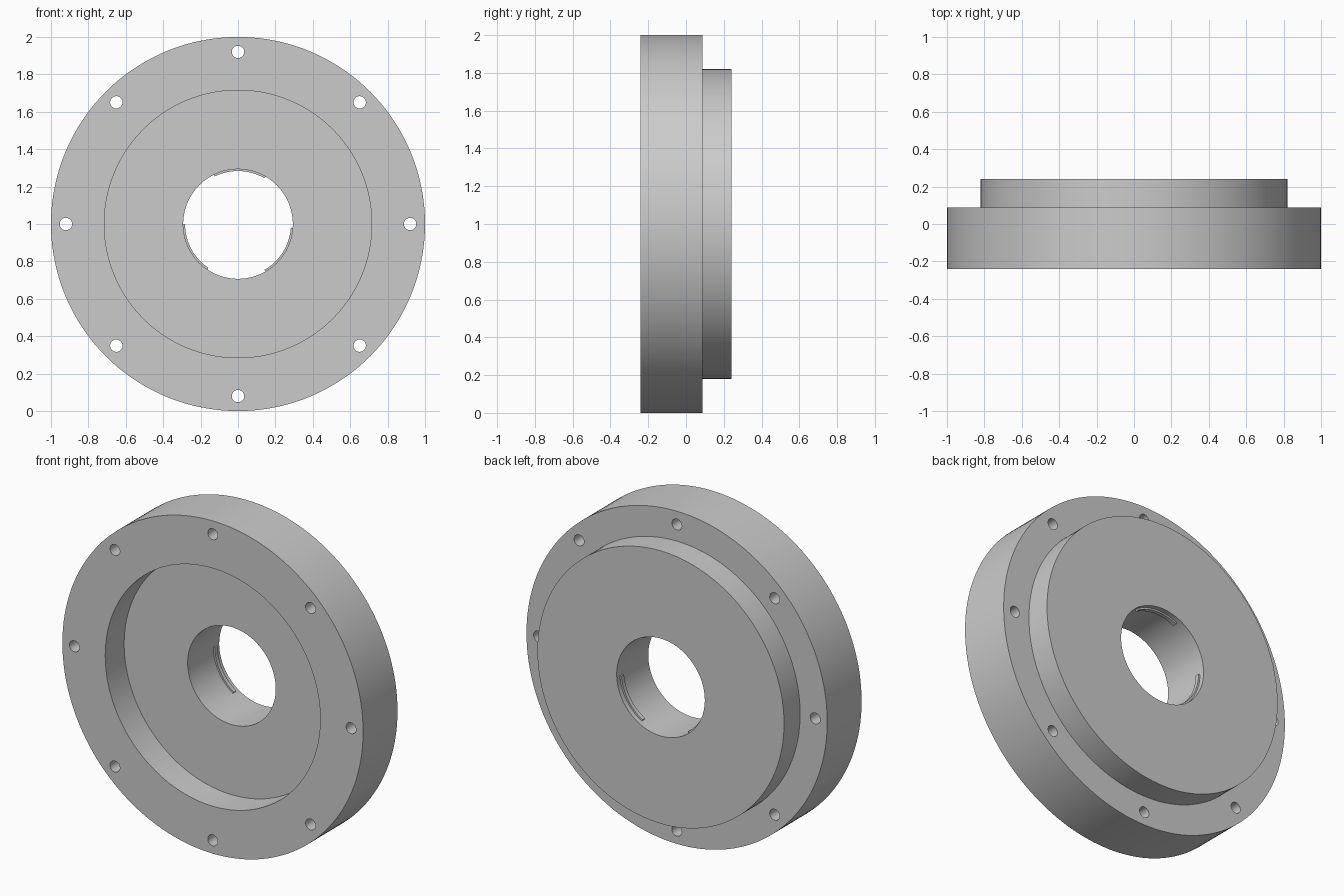
import bpy, bmesh
from math import radians, sin, cos, pi
from mathutils import Vector, Matrix

CENTRE = Vector((0, 0, 1))

old = bpy.data.objects.get("Cube")
if old:
    bpy.data.objects.remove(old, do_unlink=True)

grey = bpy.data.materials.new("plain grey")
grey.use_nodes = True
COLOUR = (0.6, 0.6, 0.6, 1)
grey.diffuse_color = COLOUR
grey.node_tree.nodes["Principled BSDF"].inputs["Base Color"].default_value = COLOUR


def make_object(name, bm):
    bmesh.ops.recalc_face_normals(bm, faces=bm.faces)
    mesh = bpy.data.meshes.new(name)
    bm.to_mesh(mesh)
    bm.free()
    mesh.materials.append(grey)
    obj = bpy.data.objects.new(name, mesh)
    bpy.context.collection.objects.link(obj)
    return obj


def lathe(name, profile, start=0, sweep=360, steps=144):
    """Turn a closed (radius, y) profile about the front-to-back axis."""
    bm = bmesh.new()
    full = sweep == 360
    count = steps if full else steps + 1
    rings = []
    for i in range(count):
        a = radians(start + sweep * i / steps)
        rings.append([bm.verts.new(CENTRE + Vector((r * cos(a), y, r * sin(a))))
                      for r, y in profile])
    n = len(profile)
    for i in range(steps):
        a, b = rings[i], rings[(i + 1) % count]
        for j in range(n):
            k = (j + 1) % n
            bm.faces.new((a[j], a[k], b[k], b[j]))
    if not full:
        bm.faces.new(rings[0])
        bm.faces.new(rings[-1])
    return make_object(name, bm)


def shade(obj):
    bpy.ops.object.select_all(action="DESELECT")
    obj.select_set(True)
    bpy.context.view_layer.objects.active = obj
    bpy.ops.object.shade_smooth_by_angle(angle=radians(30))


# Flanged body: wide rim, rear boss, front recess and central bore
FRONT, STEP, BACK, FLOOR = -0.24, 0.087, 0.24, -0.06
BORE = 0.293
body = lathe("flanged_body", [
    (BORE, FLOOR), (0.715, FLOOR), (0.715, FRONT), (1, FRONT),
    (1, STEP), (0.82, STEP), (0.82, BACK), (BORE, BACK)])

# Eight bolt holes through the rim
bm = bmesh.new()
for i in range(8):
    a = i * pi / 4
    place = Matrix.Translation(CENTRE + Vector((0.92 * cos(a), 0, 0.92 * sin(a))))
    bmesh.ops.create_cone(bm, cap_ends=True, segments=32, radius1=0.033,
                          radius2=0.033, depth=1,
                          matrix=place @ Matrix.Rotation(pi / 2, 4, "X"))
cutter = make_object("bolt_hole_cutter", bm)
cutter.hide_render = True
cut = body.modifiers.new("bolt_holes", "BOOLEAN")
cut.operation = "DIFFERENCE"
cut.solver = "EXACT"
cut.object = cutter
bpy.context.view_layer.objects.active = body
bpy.ops.object.modifier_apply(modifier=cut.name)
bpy.data.objects.remove(cutter, do_unlink=True)
shade(body)

# Three thin retaining lips inside the bore
for i in range(3):
    lip = lathe(f"bore_lip_{i + 1}",
                [(0.283, 0.185), (0.3, 0.185), (0.3, 0.21), (0.283, 0.21)],
                start=60 + 120 * i, sweep=56, steps=24)
    shade(lip)
